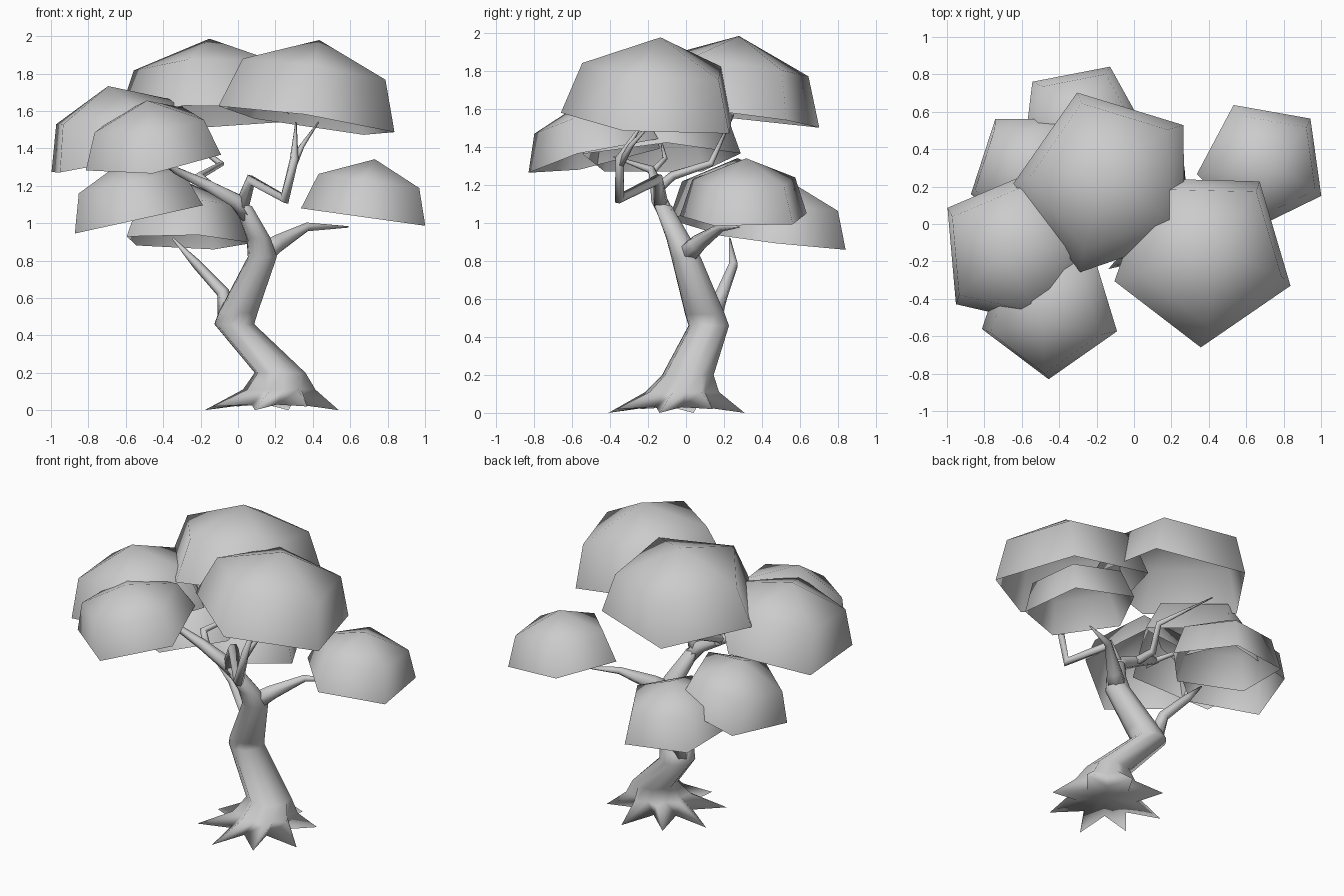
import bpy
from math import sin, cos, tau, radians
from mathutils import Vector

cube = bpy.data.objects.get("Cube")
if cube:
    bpy.data.objects.remove(cube, do_unlink=True)

grey = bpy.data.materials.new("plain_grey")
grey.use_nodes = True
grey.diffuse_color = (0.6, 0.6, 0.6, 1)
grey.node_tree.nodes["Principled BSDF"].inputs["Base Color"].default_value = (0.6, 0.6, 0.6, 1)


def loft(name, rings, bottom=None, top=None):
    """Skin equal rings of points, closing an end with a fan to a point."""
    n = len(rings[0])
    verts = [p for ring in rings for p in ring]
    faces = []
    for k in range(len(rings) - 1):
        for i in range(n):
            a, b = k * n + i, k * n + (i + 1) % n
            faces.append((a, b, b + n, a + n))
    if bottom is not None:
        verts.append(bottom)
        faces += [((i + 1) % n, i, len(verts) - 1) for i in range(n)]
    if top is not None:
        verts.append(top)
        s = (len(rings) - 1) * n
        faces += [(s + i, s + (i + 1) % n, len(verts) - 1) for i in range(n)]
    mesh = bpy.data.meshes.new(name)
    mesh.from_pydata(verts, [], faces)
    mesh.materials.append(grey)
    mesh.polygons.foreach_set("use_smooth", [True] * len(faces))
    obj = bpy.data.objects.new(name, mesh)
    bpy.context.collection.objects.link(obj)


def limb(name, *stops):
    """Tapered six-sided branch through (x, y, z, radius) stops."""
    pts = [Vector(s[:3]) for s in stops]
    rings = []
    side = None
    for i, p in enumerate(pts):
        t = Vector((0, 0, 0))
        if i > 0:
            t += (p - pts[i - 1]).normalized()
        if i < len(pts) - 1:
            t += (pts[i + 1] - p).normalized()
        t.normalize()
        ref = side or t.orthogonal()
        side = (ref - t * ref.dot(t)).normalized()
        up = t.cross(side)
        rings.append([p + stops[i][3] * (side * cos(tau * j / 6) + up * sin(tau * j / 6))
                      for j in range(6)])
    loft(name, rings, pts[0], pts[-1])


def canopy(name, x, y, z, radius, height, phase, gx, gy):
    """Open five-sided dome on a tilted rim; gx and gy are the rim slopes."""
    centre = Vector((x, y, z))
    axis = Vector((-gx, -gy, 1)).normalized() * height

    def ring(scale, lift):
        pts = []
        for i in range(5):
            a = radians(phase) + tau * i / 5
            dx, dy = radius * scale * cos(a), radius * scale * sin(a)
            pts.append(centre + axis * lift + Vector((dx, dy, gx * dx + gy * dy)))
        return pts

    loft(name, [ring(1, 0), ring(0.81, 0.62)], top=centre + axis)


# Trunk with a star of pointed roots: x, y, z, ridge radius, valley radius
ROOTS = 8
levels = [(0.18, -0.05, 0.03, 0.37, 0.18), (0.22, -0.02, 0.11, 0.2, 0.15),
          (0.225, 0.01, 0.2, 0.14, 0.125), (-0.02, 0.12, 0.46, 0.11, 0.105),
          (0.0, 0.1, 0.52, 0.108, 0.103), (0.13, 0, 0.82, 0.08, 0.075),
          (0.11, -0.04, 0.92, 0.066, 0.062), (0.03, -0.12, 1.09, 0.046, 0.046)]
rings = []
for k, (x, y, z, ridge, valley) in enumerate(levels):
    ring = []
    for i in range(2 * ROOTS):
        a = tau * i / (2 * ROOTS) - radians(14)
        r = valley if i % 2 else ridge
        drop = (0.03 if i % 4 == 0 else 0.01) if k == 0 and i % 2 == 0 else 0
        ring.append(Vector((x + r * cos(a), y + r * sin(a), z - drop)))
    rings.append(ring)
loft("trunk", rings, Vector((0.2, -0.05, 0.05)), Vector((-0.02, -0.14, 1.13)))

# Branches
limb("right_branch", (0.12, -0.01, 0.82, 0.065), (0.21, 0.06, 0.89, 0.05),
     (0.37, 0.19, 0.98, 0.024), (0.59, 0.28, 0.98, 0.004))
limb("low_branch", (-0.06, 0.14, 0.5, 0.05), (-0.08, 0.19, 0.63, 0.035),
     (-0.22, 0.25, 0.78, 0.026), (-0.35, 0.23, 0.92, 0.005))
limb("left_branch", (0.05, -0.1, 1.04, 0.045), (-0.01, -0.14, 1.12, 0.044),
     (-0.16, -0.155, 1.2, 0.034), (-0.33, -0.18, 1.28, 0.022), (-0.42, -0.38, 1.35, 0.005))
limb("left_twig", (-0.31, -0.18, 1.27, 0.02), (-0.43, -0.11, 1.34, 0.014),
     (-0.5, -0.13, 1.43, 0.004))
limb("back_branch", (-0.13, -0.15, 1.18, 0.028), (-0.21, -0.07, 1.25, 0.024),
     (-0.09, 0.13, 1.315, 0.018), (-0.42, 0.25, 1.57, 0.004))
limb("front_branch", (0.02, -0.13, 1.09, 0.04), (0.07, -0.15, 1.23, 0.034),
     (0.25, -0.35, 1.13, 0.032), (0.3, -0.35, 1.34, 0.024), (0.31, -0.22, 1.54, 0.004))
limb("front_twig", (0.29, -0.35, 1.3, 0.022), (0.34, -0.29, 1.41, 0.015),
     (0.43, -0.17, 1.54, 0.004))

# Leaf canopies: centre, radius, height, phase, rim slopes
canopy("front_right_canopy", 0.37, -0.165, 1.545, 0.495, 0.44, -91.5, -0.15, -0.07)
canopy("top_back_canopy", -0.14, 0.225, 1.57, 0.505, 0.42, 37, 0.03, -0.13)
canopy("left_canopy", -0.62, -0.14, 1.34, 0.44, 0.4, 5, 0.19, 0.02)
canopy("front_left_canopy", -0.45, -0.45, 1.35, 0.38, 0.315, -91, 0.12, 0.22)
canopy("back_left_canopy", -0.53, 0.27, 1.02, 0.36, 0.33, 54, 0.22, 0)
canopy("low_back_canopy", -0.28, 0.515, 0.9, 0.36, 0.32, 65, -0.03, -0.11)
canopy("right_canopy", 0.688, 0.317, 1.03, 0.355, 0.315, 44, -0.14, 0)
